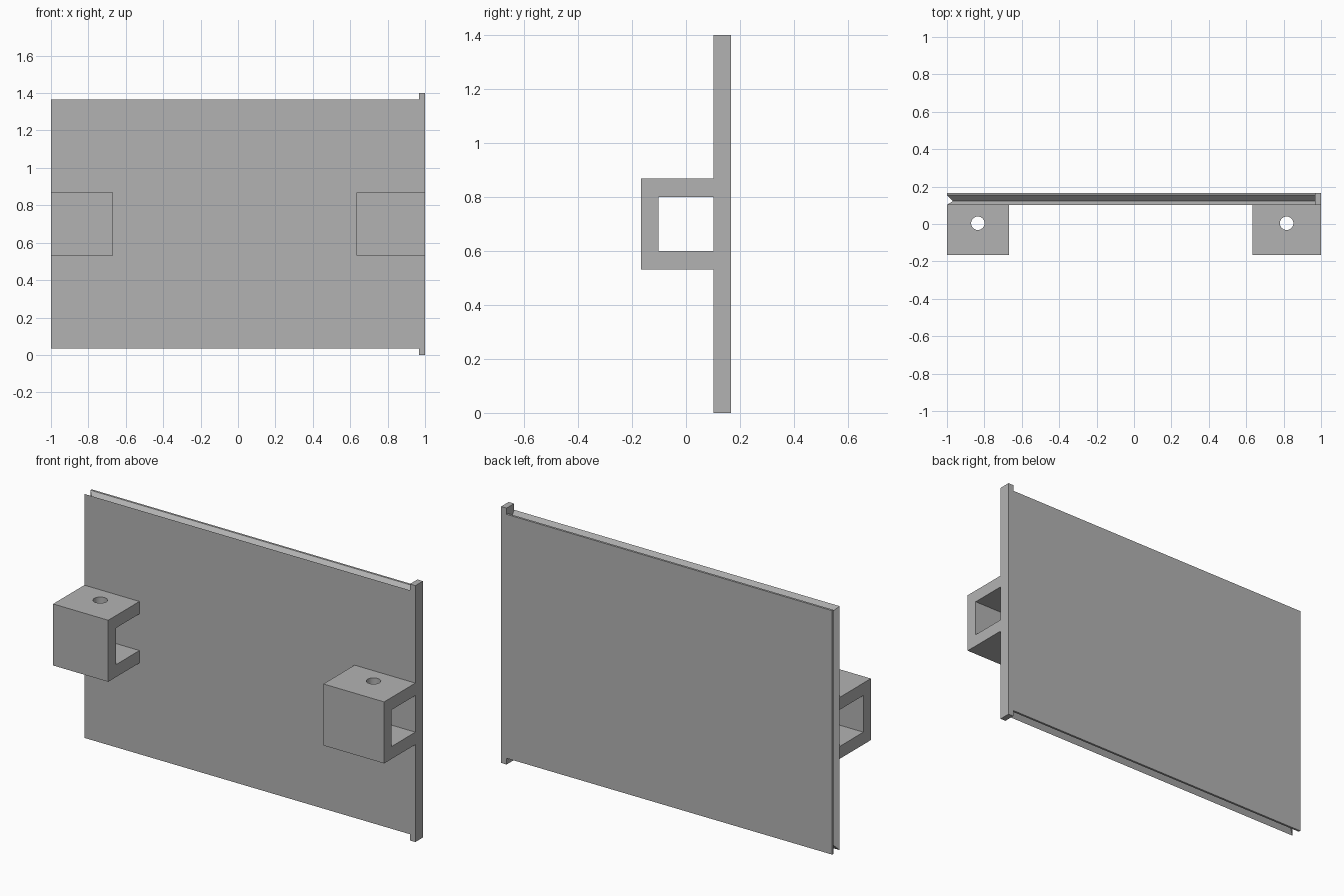
import bpy
import bmesh
import math

cube = bpy.data.objects.get("Cube")
if cube:
    bpy.data.objects.remove(cube, do_unlink=True)

grey = bpy.data.materials.new("plain grey")
grey.use_nodes = True
colour = (0.45, 0.45, 0.45, 1)
grey.diffuse_color = colour
grey.node_tree.nodes["Principled BSDF"].inputs["Base Color"].default_value = colour

BACK, FACE = 0.167, 0.102      # rear and front planes of the panel
MID = 0.7                      # middle height


def finish(name, bm):
    bmesh.ops.recalc_face_normals(bm, faces=bm.faces)
    mesh = bpy.data.meshes.new(name)
    bm.to_mesh(mesh)
    bm.free()
    mesh.materials.append(grey)
    obj = bpy.data.objects.new(name, mesh)
    bpy.context.collection.objects.link(obj)
    return obj


def loft(name, rings):
    """Bridge matching rings of points and cap both ends."""
    bm = bmesh.new()
    loops = [[bm.verts.new(p) for p in ring] for ring in rings]
    for a, b in zip(loops, loops[1:]):
        for i in range(len(a)):
            j = (i + 1) % len(a)
            bm.faces.new((a[i], a[j], b[j], b[i]))
    bm.faces.new(loops[0])
    bm.faces.new(loops[-1])
    return finish(name, bm)


def outline(y, inset):
    left, right, half = -1 + inset, 0.967, 0.666 - inset
    return [(left, y, MID - half), (right, y, MID - half),
            (right, y, MID + half), (left, y, MID + half)]


# Panel with a V groove along its top, bottom and left edges
loft("panel", [outline(FACE, 0), outline(0.123, 0.032),
               outline(0.155, 0), outline(BACK, 0)])

# Taller strip closing the right-hand edge
strip = [(FACE, 0), (BACK, 0), (BACK, 1.4), (FACE, 1.4)]
loft("edge_strip", [[(x, y, z) for y, z in strip] for x in (0.967, 1)])


# Channel bracket, open at both ends, with a round hole through both arms
def bracket(name, x0, x1, hole_x):
    out, inn = 0.168, 0.1
    profile = [(FACE, -out), (-BACK, -out), (-BACK, out), (FACE, out),
               (FACE, inn), (-0.102, inn), (-0.102, -inn), (FACE, -inn)]
    body = loft(name, [[(x, y, MID + z) for y, z in profile] for x in (x0, x1)])
    bm = bmesh.new()
    bmesh.ops.create_cone(bm, cap_ends=True, segments=32, radius1=0.036,
                          radius2=0.036, depth=0.6)
    bmesh.ops.translate(bm, verts=bm.verts, vec=(hole_x, 0.004, MID))
    cutter = finish(name + "_hole_cutter", bm)
    cut = body.modifiers.new("bolt hole", "BOOLEAN")
    cut.operation = "DIFFERENCE"
    cut.solver = "EXACT"
    cut.object = cutter
    bpy.context.view_layer.objects.active = body
    bpy.ops.object.select_all(action="DESELECT")
    body.select_set(True)
    bpy.ops.object.modifier_apply(modifier=cut.name)
    bpy.data.objects.remove(cutter, do_unlink=True)
    bpy.ops.object.shade_smooth_by_angle(angle=math.radians(30))


bracket("right_bracket", -1, -0.667, -0.835)
bracket("left_bracket", 0.633, 1, 0.816)
